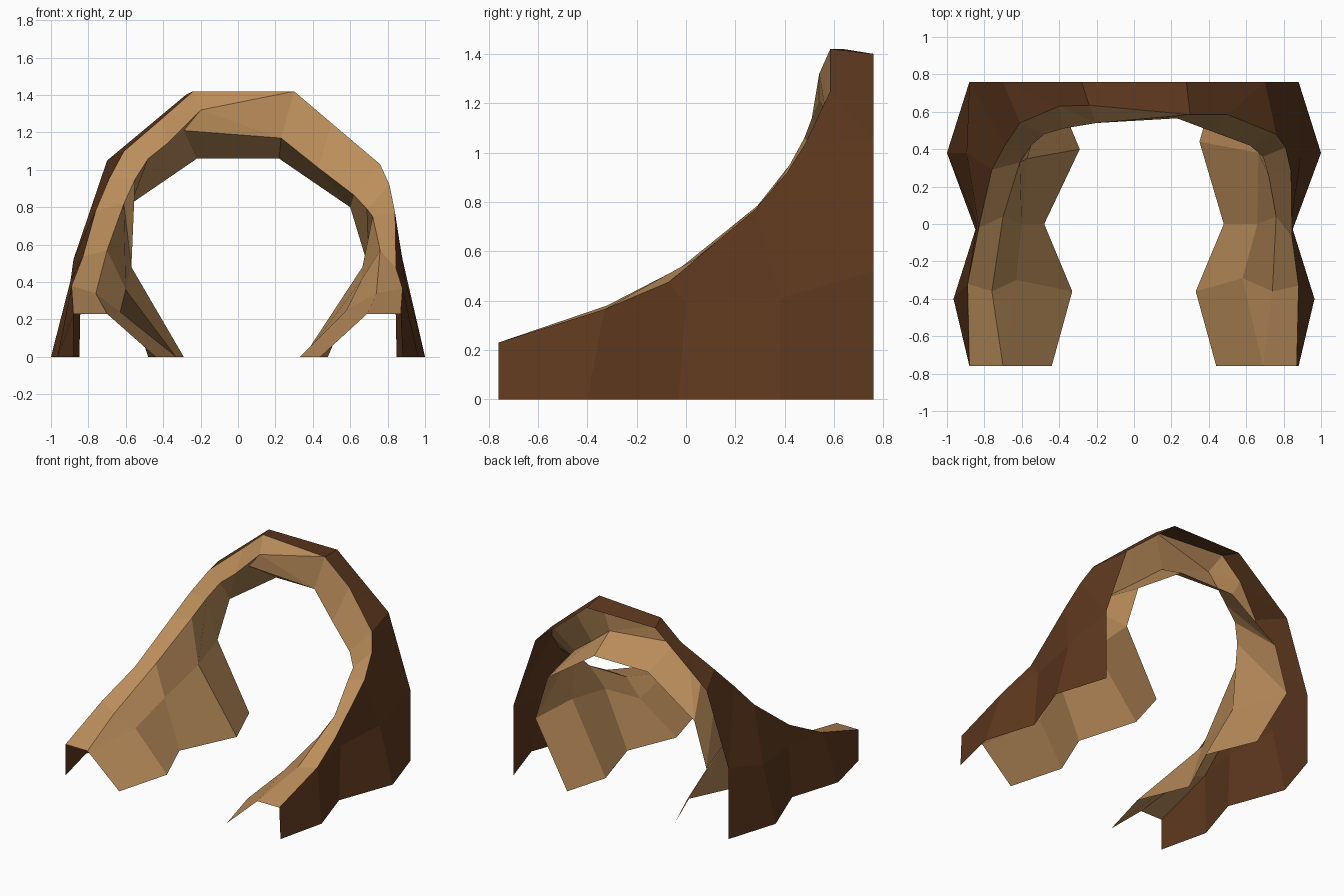
import bpy, bmesh

if "Cube" in bpy.data.objects:
    bpy.data.objects.remove(bpy.data.objects["Cube"])


def material(name, rgb):
    m = bpy.data.materials.new(name)
    m.diffuse_color = (*rgb, 1)
    m.use_nodes = True
    m.node_tree.nodes["Principled BSDF"].inputs["Base Color"].default_value = m.diffuse_color
    return m


brown = material("dark brown rock", (0.112, 0.040, 0.013))
tan = material("tan rock", (0.500, 0.270, 0.105))


def make(name, mat, faces):
    """Build one flat-faced object from point polygons, welding shared points."""
    bm = bmesh.new()
    for f in faces:
        pts = list(dict.fromkeys(f))
        if len(pts) > 2:
            bm.faces.new([bm.verts.new(p) for p in pts])
    bmesh.ops.remove_doubles(bm, verts=bm.verts[:], dist=0.0005)
    me = bpy.data.meshes.new(name)
    bm.to_mesh(me)
    bm.free()
    me.materials.append(mat)
    ob = bpy.data.objects.new(name, me)
    bpy.context.collection.objects.link(ob)


def strip(a, b):
    return [(a[i], a[i + 1], b[i + 1], b[i]) for i in range(len(a) - 1)]


def flip(pts):
    return [(-x, y, z) for x, y, z in pts]


def half_sheet(ground, mid, back, rim):
    """Ground line -> middle line -> rim, then the back arch -> rim."""
    mid = [rim[0]] + mid
    back = [back[0], back[0], back[1]]
    return strip(ground, mid) + strip(mid + back, rim)


# Shared (right-hand) lines of the outer wall and the cave wall
out_ground = [(.88, -.76, 0), (.965, -.4, 0), (.848, -.03, 0), (1, .38, 0), (.88, .76, 0)]
out_back = [(.70, .76, 1.05), (.28, .76, 1.40)]
in_back = [(.60, .76, .80), (.22, .76, 1.06)]


def in_ground(bulge):
    return [(.44, -.76, 0), (.33, -.36, 0), (.48, 0, 0), bulge, (.44, .76, 0)]


# Outer and inner edges of the sloping rim, per side
rim_r = [(.87, -.76, .23), (.88, -.33, .365), (.845, -.07, .475), (.84, .28, .77),
         (.81, .41, .92), (.76, .48, 1.03), (.50, .585, 1.25), (.30, .585, 1.42)]
rim_l = [(-.88, -.76, .23), (-.89, -.32, .38), (-.83, -.02, .535), (-.76, .29, .785),
         (-.69, .42, .95), (-.61, .54, 1.10), (-.40, .63, 1.28), (-.24, .635, 1.42)]
lip_r = [(.69, -.76, .23), (.74, -.36, .34), (.76, .04, .57), (.72, .26, .75),
         (.69, .36, .79), (.62, .42, .865), (.43, .49, 1.01), (.23, .565, 1.17)]
lip_l = [(-.70, -.76, .23), (-.76, -.36, .34), (-.70, .04, .57), (-.61, .33, .82),
         (-.55, .42, .95), (-.48, .48, 1.06), (-.38, .51, 1.14), (-.29, .54, 1.21)]


def out_mid(rim):
    s = 1 if rim[0][0] > 0 else -1
    return [rim[1], (.84 * s, 0, .39), (.895 * s, .38, .41), (.88 * s, .76, .52)]


# Dark outer shell of the cave mound
R = half_sheet(out_ground, out_mid(rim_r), out_back, rim_r)
L = half_sheet(flip(out_ground), out_mid(rim_l), flip(out_back), rim_l)
L = [f[::-1] for f in L]
roof = [(out_back[1], flip(out_back)[1], rim_l[7], rim_r[7])]
make("outer_shell", brown, R + L + roof)

# Tan sloping front rim, with a bulging brow across the top
brow = (-.20, .54, 1.32)
rim = strip(rim_r, lip_r) + [f[::-1] for f in strip(rim_l[:7], lip_l[:7])]
rim += [(rim_r[7], rim_l[7], brow), (rim_r[7], brow, lip_r[7]), (brow, lip_l[7], lip_r[7]),
        (rim_l[7], rim_l[6], brow), (brow, rim_l[6], lip_l[6]), (brow, lip_l[6], lip_l[7])]
make("front_rim", tan, rim)

# Tan inner cave wall and ceiling
mid_r = [(.58, -.29, .25), (.66, 0, .41), (.665, .38, .48), (.70, .76, .47)]
mid_l = [(-.63, -.30, .24), (-.60, 0, .36), (-.57, .35, .48), (-.70, .76, .47)]
R = half_sheet(in_ground((.35, .44, 0)), mid_r, in_back, lip_r)
L = half_sheet(flip(in_ground((.29, .40, 0))), mid_l, flip(in_back), lip_l)
R = [f[::-1] for f in R]
ceiling = [(in_back[1], lip_r[7], lip_l[7], flip(in_back)[1])]
make("inner_wall", tan, R + L + ceiling)
